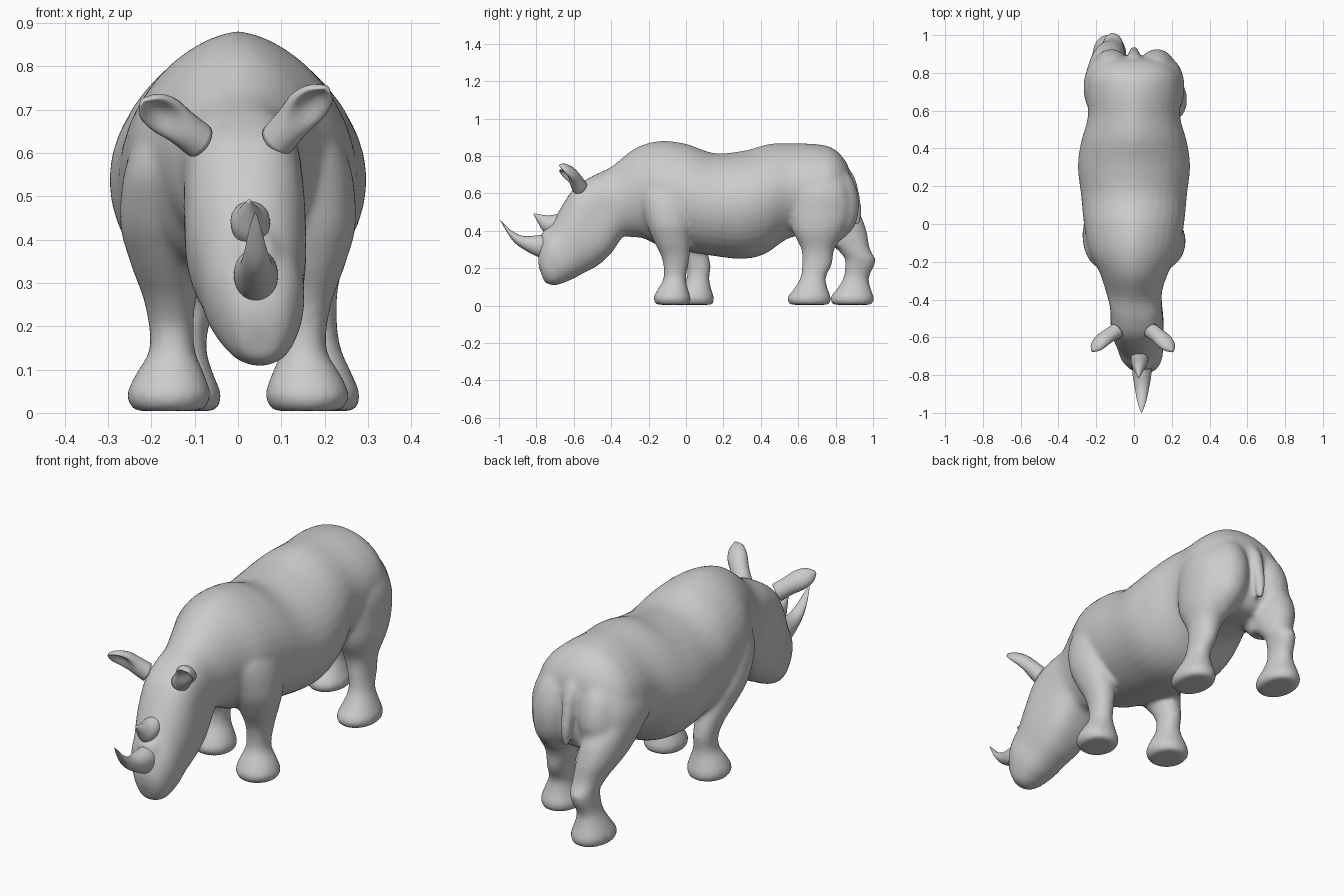
import bpy, bmesh, math
from mathutils import Vector

skin = bpy.data.materials.new("grey skin")
skin.diffuse_color = (0.6, 0.6, 0.6, 1)


def spline(rows, steps):
    """Catmull-Rom interpolation through rows of numbers."""
    out = []
    for i in range(len(rows) - 1):
        a, b, c, d = (rows[min(max(i + k, 0), len(rows) - 1)] for k in (-1, 0, 1, 2))
        for s in range(steps):
            t = s / steps
            out.append([0.5 * (2 * q + (r - p) * t + (2 * p - 5 * q + 4 * r - u) * t * t
                               + (3 * q - p - 3 * r + u) * t ** 3)
                        for p, q, r, u in zip(a, b, c, d)])
    return out + [list(rows[-1])]


def loft(name, rings, sides=36):
    """Closed skin through rings of (centre, u axis, v axis, squareness, dent)."""
    bm = bmesh.new()
    loops = []
    for c, u, v, p, dent in rings:
        loop = []
        for k in range(sides):
            a = 2 * math.pi * k / sides
            ca, sa = math.cos(a), math.sin(a)
            # squareness above 1 makes a roof-like ridge on the top half only
            x = math.copysign(abs(ca) ** (p if sa > 0 else min(p, 1)), ca)
            y = math.copysign(abs(sa) ** min(p, 1), sa)
            if sa > 0:
                y *= 1 - dent * sa * sa
            loop.append(bm.verts.new(c + u * x + v * y))
        loops.append(loop)
    for l0, l1 in zip(loops, loops[1:]):
        for k in range(sides):
            n = (k + 1) % sides
            bm.faces.new((l0[k], l0[n], l1[n], l1[k]))
    bm.faces.new(loops[0])
    bm.faces.new(loops[-1])
    bmesh.ops.recalc_face_normals(bm, faces=bm.faces)
    me = bpy.data.meshes.new(name)
    bm.to_mesh(me)
    bm.free()
    me.materials.append(skin)
    me.shade_smooth()
    ob = bpy.data.objects.new(name, me)
    bpy.context.collection.objects.link(ob)
    return ob


def side_loft(name, rows, steps=6):
    """Rows: top y, top z, bottom y, bottom z, half width, centre x, squareness."""
    rings = []
    for ty, tz, by, bz, hw, cx, p in spline(rows, steps):
        top, bot = Vector((cx, ty, tz)), Vector((cx, by, bz))
        rings.append(((top + bot) / 2, Vector((max(hw, .001), 0, 0)), (top - bot) / 2, p, 0))
    return loft(name, rings)


def leg(name, rows, side, dx=0, dy=0, knee=1):
    """Rows: x, y, z, radius x, radius y; dx, dy shift the foot for the stride."""
    rings = []
    for x, y, z, rx, ry in spline(rows, 5):
        f = min(max((.55 - z) / knee, 0), 1)
        rings.append((Vector((side * x + dx * f, y + dy * f, z)),
                      Vector((rx, 0, 0)), Vector((0, ry, 0)), .95, 0))
    return loft(name, rings)


# Torso, neck and head as one skin, muzzle to rump
body = side_loft("body", [
    (-.785, .20, -.755, .122, .04, .05, .9),
    (-.79, .26, -.70, .108, .076, .05, .85),
    (-.765, .36, -.62, .135, .112, .04, .9),
    (-.72, .43, -.55, .172, .122, .03, .9),
    (-.665, .53, -.47, .215, .138, .02, .85),
    (-.60, .625, -.40, .28, .14, .015, .72),
    (-.515, .685, -.335, .37, .138, .01, .75),
    (-.40, .742, -.30, .365, .15, 0, 1),
    (-.27, .842, -.23, .36, .185, 0, 1.15),
    (-.14, .88, -.14, .32, .24, 0, 1.25),
    (0, .865, 0, .29, .265, 0, 1.2),
    (.15, .815, .15, .265, .28, 0, 1.1),
    (.31, .828, .30, .25, .297, 0, 1.15),
    (.45, .865, .42, .275, .28, 0, 1.25),
    (.58, .867, .55, .36, .245, 0, 1.25),
    (.70, .863, .68, .38, .25, 0, 1.15),
    (.79, .838, .78, .38, .24, 0, 1),
    (.86, .76, .85, .40, .18, 0, .9),
    (.885, .66, .88, .46, .08, 0, .9)])

# Legs in mid-stride: the far pair sits further back
front = [(.16, -.07, .004, .08, .088), (.16, -.075, .04, .097, .1), (.157, -.07, .09, .079, .08),
         (.152, -.06, .15, .052, .06), (.157, -.055, .25, .058, .073), (.165, -.075, .35, .085, .10),
         (.165, -.09, .45, .108, .125), (.145, -.10, .60, .105, .14), (.10, -.10, .74, .06, .10)]
rear = [(.19, .66, .004, .08, .105), (.19, .658, .04, .092, .117), (.19, .668, .09, .073, .09),
        (.185, .68, .15, .052, .068), (.175, .70, .22, .053, .08), (.165, .705, .30, .068, .088),
        (.165, .71, .40, .095, .14), (.16, .72, .50, .105, .165), (.155, .72, .62, .105, .155),
        (.115, .71, .76, .08, .12)]
parts = [body,
         leg("front_leg_right", front, 1, 0, 0, .35),
         leg("front_leg_left", front, -1, 0, .125, .35),
         leg("rear_leg_right", rear, 1, 0, 0, .3),
         leg("rear_leg_left", rear, -1, .06, .23, .3)]

# Buttocks, with a groove between them
for s, low in ((1, (.14, .74, .34, .05, .08)), (-1, (.11, .83, .32, .06, .08))):
    parts.append(leg("buttock", [low, (.13, .78, .43, .09, .125), (.12, .79, .56, .105, .135),
                                 (.11, .77, .68, .09, .12), (.08, .74, .77, .05, .07)], s))

# Tail lying in the groove
parts.append(side_loft("tail", [
    (.82, .80, .80, .74, .04, 0, 1), (.90, .69, .84, .68, .035, 0, 1),
    (.93, .58, .87, .575, .028, 0, 1), (.938, .50, .885, .50, .024, 0, 1),
    (.93, .43, .90, .43, .014, 0, 1)]))

# Bony saddle that carries both horns
parts.append(side_loft("horn_saddle", [
    (-.775, .30, -.70, .28, .05, .045, 1), (-.775, .38, -.69, .34, .058, .042, 1),
    (-.73, .43, -.65, .39, .055, .035, 1), (-.68, .50, -.60, .45, .05, .028, 1),
    (-.645, .55, -.58, .50, .035, .022, 1)]))

# Fuse everything into one smooth skin
bpy.ops.object.select_all(action='DESELECT')
for ob in parts:
    ob.select_set(True)
bpy.context.view_layer.objects.active = body
bpy.ops.object.join()
rm = body.modifiers.new("fuse", 'REMESH')
rm.mode = 'VOXEL'
rm.voxel_size = .011
rm.use_smooth_shade = True
sm = body.modifiers.new("soften", 'SMOOTH')
sm.factor = .5
sm.iterations = 10

# Horns
side_loft("front_horn", [
    (-.70, .39, -.73, .25, .05, .04, 1), (-.79, .376, -.795, .262, .05, .042, 1),
    (-.87, .372, -.875, .305, .037, .042, 1), (-.935, .402, -.922, .342, .026, .041, 1),
    (-.977, .442, -.962, .40, .014, .04, 1), (-1, .464, -.996, .46, .002, .04, 1)])
side_loft("rear_horn", [
    (-.64, .47, -.72, .37, .04, .03, 1), (-.68, .488, -.765, .40, .045, .028, 1),
    (-.74, .482, -.79, .44, .027, .026, 1), (-.81, .493, -.816, .488, .003, .025, 1)])

# Cupped ears, leaning out and forward
for label, s, dx, dz in (("ear_right", 1, 0, 0), ("ear_left", -1, -.015, -.03)):
    base, tip = Vector((s * .09, -.565, .628)), Vector((s * .205 + dx, -.675, .748 + dz))
    axis = (tip - base).normalized()
    face = Vector((s * .35, -.9, 0))
    face = (face - axis * face.dot(axis)).normalized()
    wide = axis.cross(face)
    rings = []
    for t, w, d, dent in spline([(0, .042, .042, 0), (.3, .042, .038, .1), (.6, .047, .036, 1.0),
                                 (.85, .036, .026, 1.2), (1, .008, .01, .6)], 4):
        rings.append((base.lerp(tip, t) - face * .012 * math.sin(t * 3), wide * w, face * d, 1, dent))
    loft(label, rings, 20)
